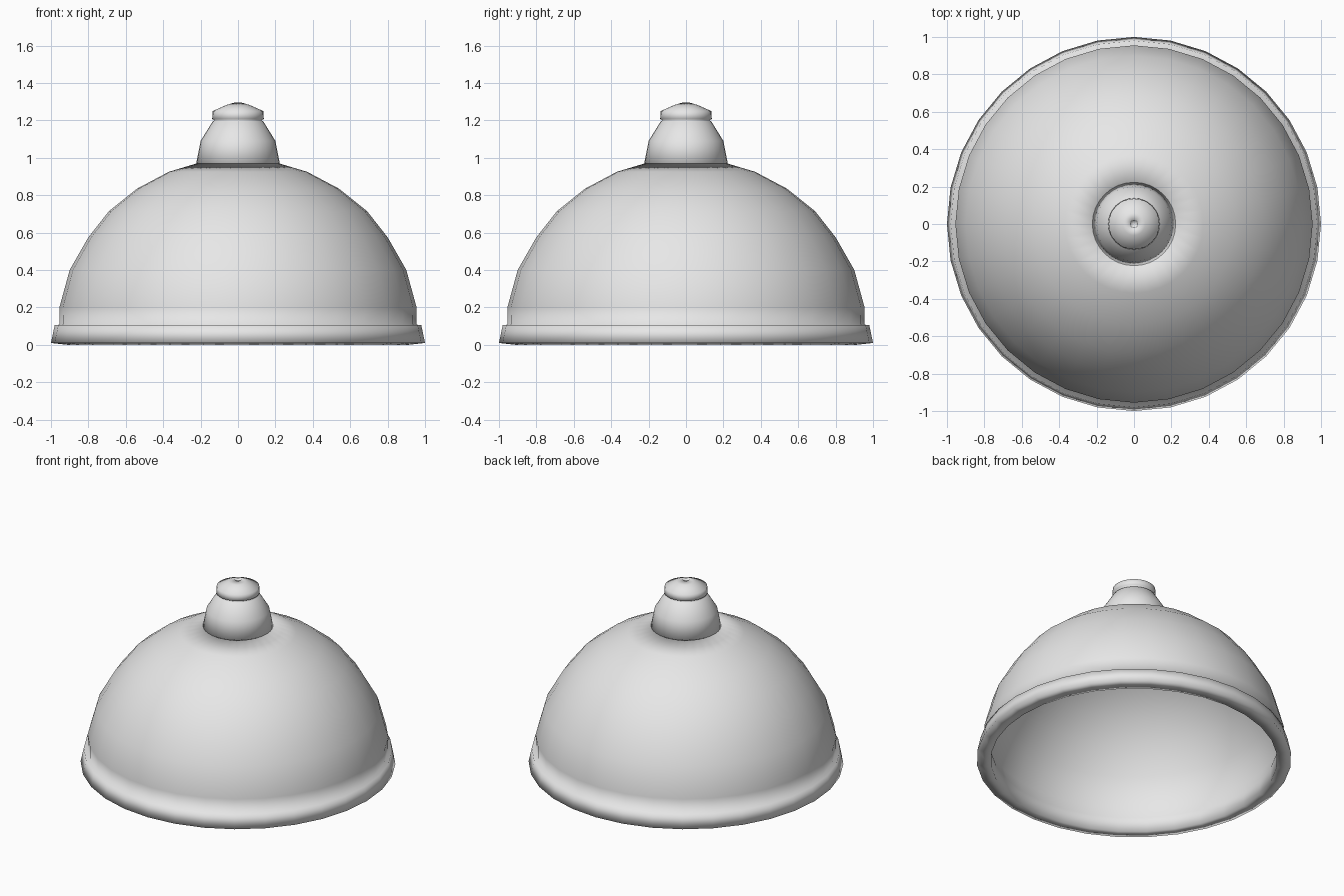
import bpy, bmesh, math

cube = bpy.data.objects.get("Cube")
if cube:
    bpy.data.objects.remove(cube, do_unlink=True)

SIDES = 32

grey = bpy.data.materials.new("plain grey")
grey.use_nodes = True
colour = (0.8, 0.8, 0.8, 1)
grey.diffuse_color = colour
grey.node_tree.nodes["Principled BSDF"].inputs["Base Color"].default_value = colour


def lathe(name, profile, closed):
    """Turn a (radius, height) profile around the z axis into a smooth part."""
    bm = bmesh.new()
    verts = [bm.verts.new((r, 0, z)) for r, z in profile]
    edges = [bm.edges.new(pair) for pair in zip(verts, verts[1:])]
    if closed:
        edges.append(bm.edges.new((verts[-1], verts[0])))
    bmesh.ops.spin(bm, geom=verts + edges, cent=(0, 0, 0), axis=(0, 0, 1),
                   angle=math.tau, steps=SIDES)
    bmesh.ops.remove_doubles(bm, verts=bm.verts, dist=0.0005)
    bmesh.ops.recalc_face_normals(bm, faces=bm.faces)
    for face in bm.faces:
        face.smooth = True
    mesh = bpy.data.meshes.new(name)
    bm.to_mesh(mesh)
    bm.free()
    mesh.materials.append(grey)
    obj = bpy.data.objects.new(name, mesh)
    bpy.context.collection.objects.link(obj)
    return obj


# Hollow dome with a flared rim and a hole under the fitting
outer = [(0.955, 0.2), (0.9, 0.4), (0.8, 0.575), (0.69, 0.715),
         (0.54, 0.835), (0.37, 0.925), (0.22, 0.97)]
inner = [(r * 0.975, z - 0.02) for r, z in reversed(outer)]
rim = [(0.91, 0.1), (0.91, 0.0), (1.0, 0.01), (0.98, 0.105), (0.953, 0.108)]
lathe("dome_shade", outer + inner + rim, True)

# Bell-shaped fitting with a grooved neck, domed cap and cord hole
fitting = [(0, 0.955), (0.19, 0.955), (0.223, 0.972), (0.2, 1.09), (0.135, 1.195),
           (0.125, 1.2), (0.138, 1.207), (0.135, 1.25), (0.06, 1.283),
           (0.02, 1.295), (0.018, 1.265), (0, 1.265)]
lathe("cord_fitting", fitting, False)
